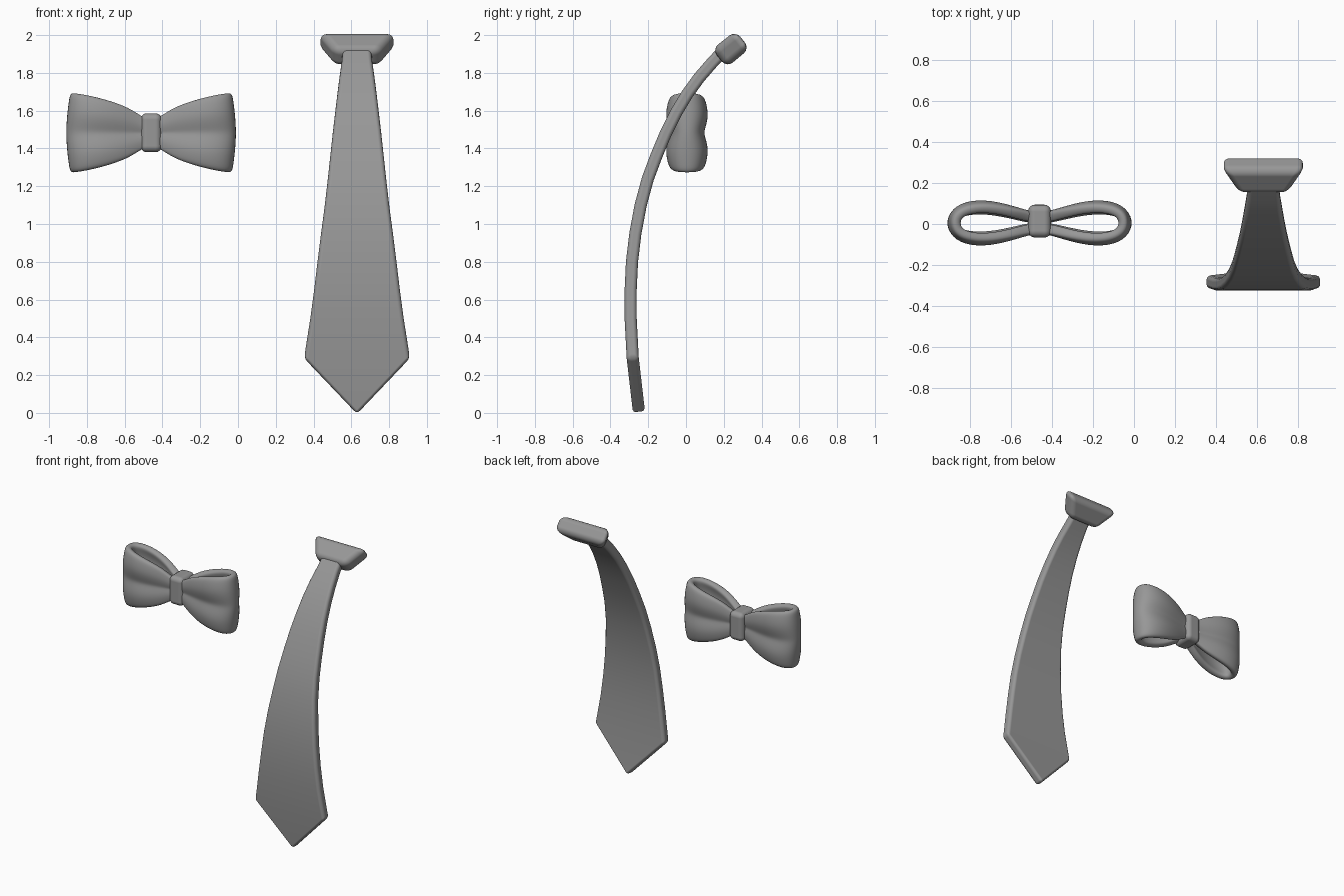
import bpy, math

if "Cube" in bpy.data.objects:
    bpy.data.objects.remove(bpy.data.objects["Cube"])

# Dark grey fabric
cloth = bpy.data.materials.new("dark_cloth")
cloth.diffuse_color = (.31, .31, .31, 1)
cloth.use_nodes = True
cloth.node_tree.nodes["Principled BSDF"].inputs["Base Color"].default_value = cloth.diffuse_color

def make(name, verts, faces, loc=(0, 0, 0)):
    me = bpy.data.meshes.new(name)
    me.from_pydata(verts, [], faces)
    me.update()
    me.materials.append(cloth)
    ob = bpy.data.objects.new(name, me)
    ob.location = loc
    bpy.context.collection.objects.link(ob)
    for p in me.polygons:
        p.use_smooth = True
    return ob

def bevel(ob, width, segments):
    m = ob.modifiers.new("bevel", 'BEVEL')
    m.width, m.segments = width, segments
    m.limit_method, m.angle_limit = 'ANGLE', math.radians(40)
    m.harden_normals = True

def solidify(ob, thickness):
    m = ob.modifiers.new("thickness", 'SOLIDIFY')
    m.thickness, m.offset = thickness, 0
    m.use_even_offset = True

def block(name, bottom, top, loc):
    # tapered block from two (half x, half y, z) ends
    v = [(sx * hx, sy * hy, z) for hx, hy, z in (bottom, top)
         for sx, sy in ((-1, -1), (1, -1), (1, 1), (-1, 1))]
    f = [(3, 2, 1, 0), (4, 5, 6, 7)] + [(i, (i + 1) % 4, (i + 1) % 4 + 4, i + 4) for i in range(4)]
    return make(name, v, f, loc)

# Bow loops: ribbon path (x, y, half height), pinched along the middle
half = [(0, .026, .06), (.06, .036, .085), (.13, .058, .132), (.22, .082, .165),
        (.31, .09, .189), (.385, .073, .205), (.426, .034, .21)]
path = [(x, -y, h) for x, y, h in half] + [(x, y, h) for x, y, h in reversed(half)]
rows = [(-1, .75), (-.8, .92), (-.5, 1.02), (-.22, .88), (0, .73),
        (.22, .88), (.5, 1.02), (.8, .92), (1, .75)]
verts = [(x * (1 - .05 * v * v), y * k, h * v) for x, y, h in path for v, k in rows]
n = len(rows)
faces = [(i * n + j, (i + 1) * n + j, (i + 1) * n + j + 1, i * n + j + 1)
         for i in range(len(path) - 1) for j in range(n - 1)]
bow = make("bow_loops", verts, faces, (-.46, .005, 1.483))
bow.modifiers.new("mirror", 'MIRROR')
solidify(bow, .05)
sub = bow.modifiers.new("smooth", 'SUBSURF')
sub.levels = sub.render_levels = 2

# Band around the bow centre
band = block("bow_band", (.056, .08, -.103), (.056, .08, .103), (-.46, .014, 1.483))
bevel(band, .033, 4)

# Tie blade: curved sheet (y, z, half width) ending in a point
spine = [(.20, 1.92, .075), (.135, 1.85, .081), (.07, 1.775, .092), (.008, 1.69, .103),
         (-.052, 1.59, .115), (-.107, 1.48, .128), (-.157, 1.36, .141), (-.202, 1.24, .154),
         (-.24, 1.1, .17), (-.268, .95, .19), (-.286, .8, .209), (-.293, .65, .227),
         (-.293, .5, .247), (-.282, .29, .28)]
verts = [(s * w, y, z) for y, z, w in spine for s in (-1, 1)] + [(0, -.248, -.004)]
k = len(spine)
faces = [(2 * i, 2 * i + 2, 2 * i + 3, 2 * i + 1) for i in range(k - 1)] + [(2 * k - 2, 2 * k, 2 * k - 1)]
blade = make("tie_blade", verts, faces, (.63, 0, 0))
solidify(blade, .064)
bevel(blade, .022, 3)

# Tie knot, leaning back and flaring upwards
knot = block("tie_knot", (.12, .062, -.08), (.206, .06, .078), (.63, .239, 1.927))
knot.rotation_euler.x = -math.radians(51)
bevel(knot, .04, 4)
